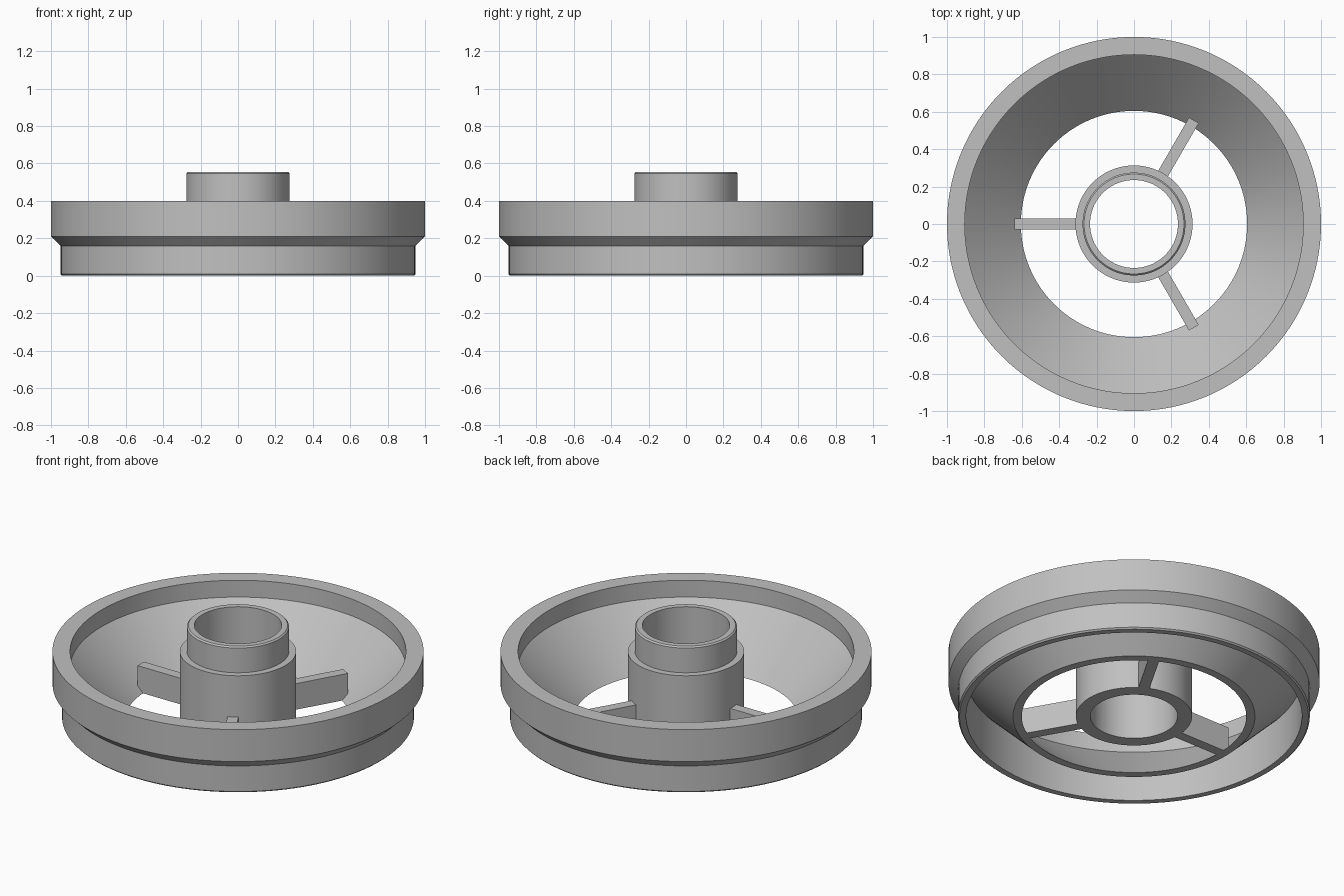
import bpy
import bmesh
from math import radians, cos, sin
from mathutils import Matrix, Vector

cube = bpy.data.objects.get("Cube")
if cube:
    bpy.data.objects.remove(cube, do_unlink=True)

grey = bpy.data.materials.new("plain_grey")
grey.use_nodes = True
grey.diffuse_color = (0.53, 0.53, 0.53, 1)
grey.node_tree.nodes["Principled BSDF"].inputs["Base Color"].default_value = grey.diffuse_color

SEGMENTS = 128


def finish(name, bm):
    """Turn a bmesh into a shaded, coloured object."""
    bmesh.ops.recalc_face_normals(bm, faces=bm.faces)
    mesh = bpy.data.meshes.new(name)
    bm.to_mesh(mesh)
    bm.free()
    mesh.materials.append(grey)
    obj = bpy.data.objects.new(name, mesh)
    bpy.context.collection.objects.link(obj)
    bpy.ops.object.select_all(action="DESELECT")
    obj.select_set(True)
    bpy.context.view_layer.objects.active = obj
    bpy.ops.object.shade_smooth_by_angle(angle=radians(30))
    return obj


def lathe(name, profile):
    """Revolve a closed (radius, height) profile about the z axis."""
    bm = bmesh.new()
    rings = []
    for i in range(SEGMENTS):
        a = radians(360) * i / SEGMENTS
        rings.append([bm.verts.new((r * cos(a), r * sin(a), z)) for r, z in profile])
    for i, ring in enumerate(rings):
        after = rings[(i + 1) % SEGMENTS]
        for j in range(len(profile)):
            k = (j + 1) % len(profile)
            bm.faces.new((ring[j], after[j], after[k], ring[k]))
    return finish(name, bm)


# Outer rim with skirt, flared lip and funnel-shaped inner web
lathe("rim_and_funnel", [
    (0.94, 0), (0.948, 0.008), (0.948, 0.16), (1.0, 0.21), (1.0, 0.40),
    (0.905, 0.40), (0.905, 0.30), (0.605, 0), (0.652, 0), (0.905, 0.253),
    (0.905, 0),
])

# Stepped hub tube with a through bore
lathe("hub", [
    (0.235, 0), (0.313, 0), (0.313, 0.40), (0.275, 0.40),
    (0.275, 0.547), (0.267, 0.555), (0.235, 0.555),
])

# Three flat spokes joining hub and funnel
inner, outer, width, height = 0.29, 0.64, 0.06, 0.155
for number, angle in enumerate((60, 180, 300), 1):
    bm = bmesh.new()
    place = (Matrix.Rotation(radians(angle), 4, "Z")
             @ Matrix.Translation(Vector(((inner + outer) / 2, 0, height / 2)))
             @ Matrix.Diagonal((outer - inner, width, height, 1)))
    bmesh.ops.create_cube(bm, size=1, matrix=place)
    finish(f"spoke_{number}", bm)
